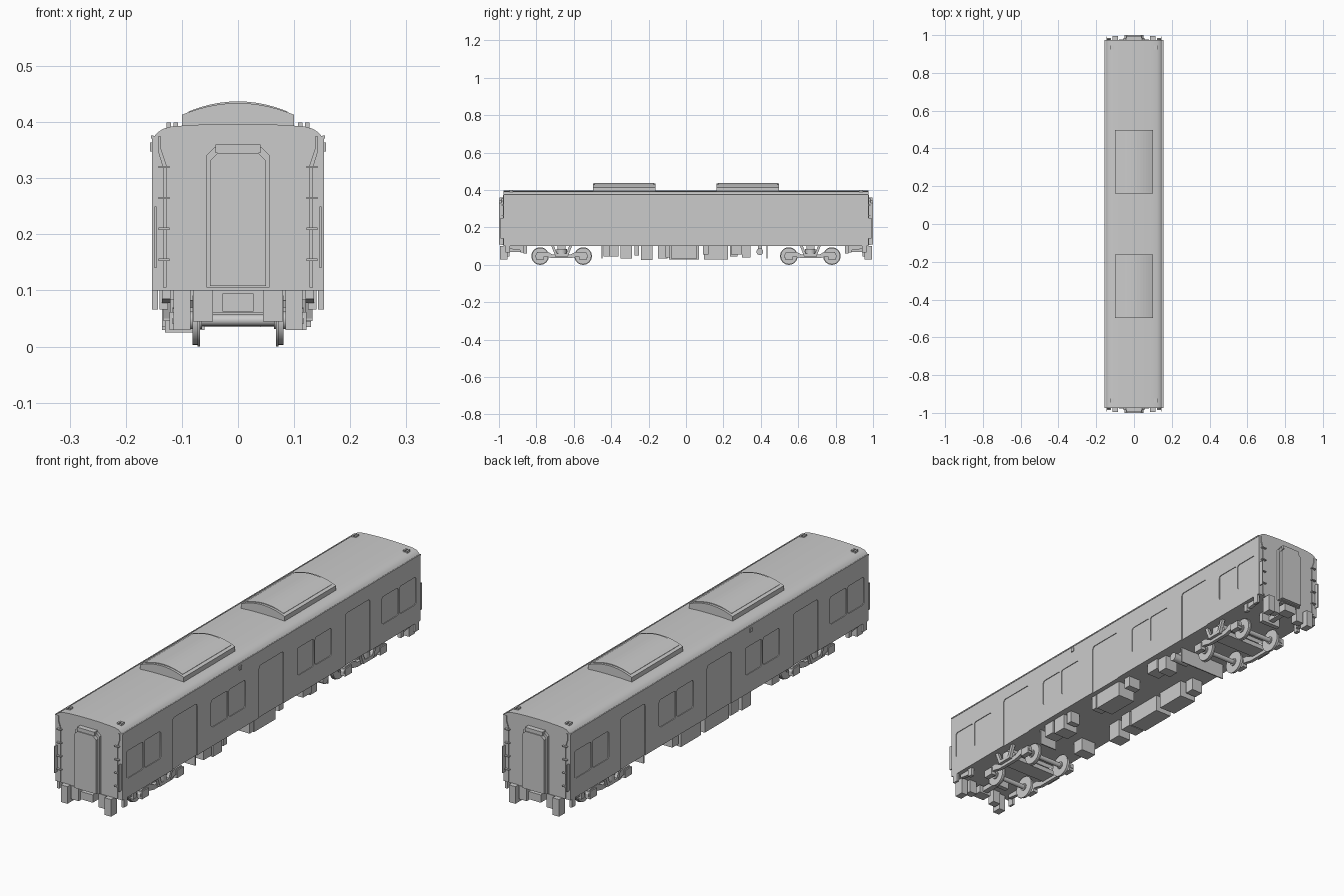
import bpy, bmesh, math
from mathutils import Matrix

if "Cube" in bpy.data.objects:
    bpy.data.objects.remove(bpy.data.objects["Cube"])


def prism(name, pts, axis, a, b, smooth=0):
    """Extrude a 2D outline along x (outline is y,z) or y (outline is x,z)."""
    bm = bmesh.new()
    place = (lambda p, t: (t, p[0], p[1])) if axis == 'x' else (lambda p, t: (p[0], t, p[1]))
    lo = [bm.verts.new(place(p, a)) for p in pts]
    hi = [bm.verts.new(place(p, b)) for p in pts]
    bm.faces.new(lo)
    bm.faces.new(hi)
    n = len(pts)
    for i in range(n):
        j = (i + 1) % n
        bm.faces.new((lo[i], lo[j], hi[j], hi[i]))
    return finish(name, bm, smooth)


def finish(name, bm, smooth=0):
    bmesh.ops.recalc_face_normals(bm, faces=bm.faces)
    me = bpy.data.meshes.new(name)
    bm.to_mesh(me)
    bm.free()
    ob = bpy.data.objects.new(name, me)
    bpy.context.collection.objects.link(ob)
    if smooth:
        select([ob])
        bpy.ops.object.shade_smooth_by_angle(angle=math.radians(smooth))
    return ob


def select(obs):
    bpy.ops.object.select_all(action='DESELECT')
    for o in obs:
        o.select_set(True)
    bpy.context.view_layer.objects.active = obs[0]


def box(name, x0, x1, y0, y1, z0, z1):
    return prism(name, [(x0, z0), (x1, z0), (x1, z1), (x0, z1)], 'y', y0, y1)


def rod(name, axis, r, a, b, c1, c2, seg=24, r2=None):
    """Cylinder or cone along an axis from a to b; c1, c2 are the other coordinates."""
    bm = bmesh.new()
    bmesh.ops.create_cone(bm, cap_ends=True, segments=seg, radius1=r,
                          radius2=r if r2 is None else r2, depth=b - a)
    m = (a + b) / 2
    if axis == 'x':
        mat = Matrix.Translation((m, c1, c2)) @ Matrix.Rotation(math.pi / 2, 4, 'Y')
    elif axis == 'y':
        mat = Matrix.Translation((c1, m, c2)) @ Matrix.Rotation(-math.pi / 2, 4, 'X')
    else:
        mat = Matrix.Translation((c1, c2, m))
    bmesh.ops.transform(bm, matrix=mat, verts=bm.verts)
    return finish(name, bm, 40)


def round_rect(y0, y1, z0, z1, r):
    pts = []
    for k, (cy, cz) in enumerate([(y1 - r, z1 - r), (y0 + r, z1 - r), (y0 + r, z0 + r), (y1 - r, z0 + r)]):
        for i in range(4):
            t = math.pi / 2 * (k + i / 3)
            pts.append((cy + r * math.cos(t), cz + r * math.sin(t)))
    return pts


def cut(target, cutters):
    select(cutters)
    if len(cutters) > 1:
        bpy.ops.object.join()
    cutter = bpy.context.view_layer.objects.active
    cutter.hide_render = True
    mod = target.modifiers.new('recess', 'BOOLEAN')
    mod.operation, mod.solver, mod.object = 'DIFFERENCE', 'EXACT', cutter
    select([target])
    bpy.ops.object.modifier_apply(modifier=mod.name)
    bpy.data.objects.remove(cutter)


# Car body with gently curved roof
half = [(.153, .1), (.153, .374), (.149, .375), (.143, .382), (.134, .388), (.12, .392), (.09, .3945), (.045, .3965)]
outline = half + [(0, .397)] + [(-x, z) for x, z in reversed(half)]
body = prism('car_body', outline, 'y', -.975, .975)

# Recessed windows and doors on both sides
cutters = []
for s in (-1, 1):
    a, b = sorted((s * .150, s * .17))
    for c in (-.835, -.282, .282, .835):
        for y0, y1 in ((c - .112, c - .004), (c + .004, c + .112)):
            cutters.append(prism('window_cutter', round_rect(y0, y1, .178, .292, .01), 'x', a, b))
    for c in (-.565, 0, .565):
        cutters.append(prism('door_cutter', round_rect(c - .08, c + .08, .08, .315, .012), 'x', a, b))
cut(body, cutters)
select([body])
bpy.ops.object.shade_smooth_by_angle(angle=math.radians(25))

# Rain gutters and side lamps
for s in (-1, 1):
    x0, x1 = sorted((s * .151, s * .155))
    box('rain_gutter', x0, x1, -.975, .975, .371, .376)
    x0, x1 = sorted((s * .152, s * .157))
    box('side_lamp', x0, x1, -.212, -.198, .348, .364)

# Roof cooling units: base, raised arched cover, slots
def arch(w, base, edge, top, n=16):
    return [(w, base)] + [(w * math.cos(t), edge + (top - edge) * (1 - math.cos(t) ** 2))
                          for t in (math.pi * i / n for i in range(n + 1))] + [(-w, base)]

for c in (-.33, .33):
    prism('cooling_unit', arch(.1, .38, .413, .434), 'y', c - .168, c + .168, 30)
    cover = prism('cooling_cover', arch(.088, .415, .419, .437), 'y', c - .158, c + .158)
    cut(cover, [box('slot_cutter', s * .066 - .003, s * .066 + .003, y - .06, y + .06, .4285, .45)
                for s in (-1, 1) for y in (c - .075, c + .075)])

# Parts repeated at both ends
for e in (-1, 1):
    def ebox(name, x0, x1, y0, y1, z0, z1):
        return box(name, x0, x1, *sorted((e * y0, e * y1)), z0, z1)

    def gangway(name, w, z0, z1, ch, y0, y1):
        prism(name, [(-w, z0), (w, z0), (w, z1 - ch), (w - ch, z1), (ch - w, z1), (-w, z1 - ch)],
              'y', *sorted((e * y0, e * y1)))
    gangway('gangway_frame', .056, .105, .355, .014, .97, .986)
    gangway('gangway_bellows', .05, .108, .345, .014, .98, 1.0)
    ebox('gangway_canopy', -.04, .04, .97, .996, .345, .36)

    # Coupler
    ebox('coupler_head', -.028, .028, .945, .99, .063, .095)
    ebox('coupler_bar', -.012, .012, .86, .95, .07, .09)
    ebox('coupler_mount', -.045, .045, .85, .87, .06, .102)

    for s in (-1, 1):
        def sbox(name, x0, x1, y0, y1, z0, z1):
            return ebox(name, *sorted((s * x0, s * x1)), y0, y1, z0, z1)
        # End wall handrail and steps
        rail = [(.127, .105), (.134, .105), (.134, .32), (.143, .35), (.143, .374),
                (.137, .374), (.137, .352), (.127, .322)]
        prism('end_rail', [(s * x, z) for x, z in rail], 'y', *sorted((e * .974, e * .979)))
        for z in (.155, .21, .265, .32):
            sbox('end_step', .122, .142, .974, .986, z - .002, z + .002)
        sbox('corner_rail', .145, .149, .974, .992, .14, .25)
        # Hanging end boxes and step brackets
        sbox('jumper_box', .045, .08, .945, .978, .045, .101)
        sbox('jumper_plate', .085, .115, .955, .995, .03, .101)
        sbox('corner_step', .143, .153, .94, .965, .066, .101)
        sbox('skirt_bracket', .125, .14, .865, .885, .066, .101)
        brace = [(e * .885, .101), (e * .94, .101), (e * .94, .085), (e * .885, .078)]
        prism('skirt_brace', brace, 'x', *sorted((s * .12, s * .135)))
        # Roof fittings
        for dx in (-.006, .006):
            sbox('roof_fitting', .117 + dx - .004, .117 + dx + .004, .925, .945, .39, .399)

# Bogies
for c in (-.665, .665):
    box('bogie_transom', -.105, .105, c - .035, c + .035, .05, .07)
    box('bogie_bolster', -.115, .115, c - .022, c + .022, .082, .101)
    rod('centre_pivot', 'z', .018, .06, .1, 0, c)
    for dy in (-.115, .115):
        y = c + dy
        rod('axle', 'x', .01, -.115, .115, y, .047, 16)
        for s in (-1, 1):
            rod('wheel', 'x', .044, *sorted((s * .071, s * .081)), y, .047, 32)
            rod('wheel_flange', 'x', .047, *sorted((s * .068, s * .072)), y, .047, 32)
            rod('wheel_hub', 'x', .016, *sorted((s * .064, s * .086)), y, .047, 16)
            x0, x1 = sorted((s * .1, s * .122))
            box('axle_box', x0, x1, y - .022, y + .022, .03, .062)
    for s in (-1, 1):
        x0, x1 = sorted((s * .102, s * .117))
        top = [(.14, .05), (.13, .068), (.075, .07), (.05, .056)]
        low = [(.14, .04), (.085, .044), (.05, .036)]
        frame = ([(c + y, z) for y, z in top] + [(c - y, z) for y, z in reversed(top)]
                 + [(c - y, z) for y, z in low] + [(c + y, z) for y, z in reversed(low)])
        prism('bogie_side_frame', frame, 'x', x0, x1)
        rod('air_spring', 'z', .028, .06, .084, s * .105, c)
        x0, x1 = sorted((s * .12, s * .133))
        box('damper_plate', x0, x1, c - .035, c + .035, .046, .06)
        for d in (-1, 1):
            link = [(c + d * .04, .1), (c + d * .055, .1), (c + d * .035, .05), (c + d * .02, .05)]
            prism('bolster_link', link, 'x', x0, x1)

# Underfloor equipment: x0, x1, y0, y1, lowest z
for x0, x1, y0, y1, z in (
        (.07, .13, -.41, -.36, .045), (.06, .13, -.35, -.29, .035), (.08, .125, -.275, -.25, .05),
        (.08, .13, -.11, -.085, .04), (.05, .13, -.08, .06, .035), (.07, .125, .09, .12, .055),
        (.07, .13, .24, .3, .055), (.06, .12, .3, .345, .04),
        (-.12, -.05, -.44, -.39, .045), (-.13, -.07, -.24, -.18, .025), (-.135, -.06, -.15, -.1, .035),
        (-.135, -.06, -.09, .07, .03), (-.135, -.06, .095, .225, .03), (-.13, -.08, .235, .275, .045)):
    box('equipment_box', x0, x1, y0, y1, z, .101)
box('cross_plate_rear', -.11, .11, .43, .435, .035, .101)
box('cross_plate_front', .04, .12, -.452, -.447, .035, .101)
rod('air_tank', 'x', .018, .05, .125, .395, .07)
box('air_tank_bracket', .08, .09, .385, .405, .08, .101)
